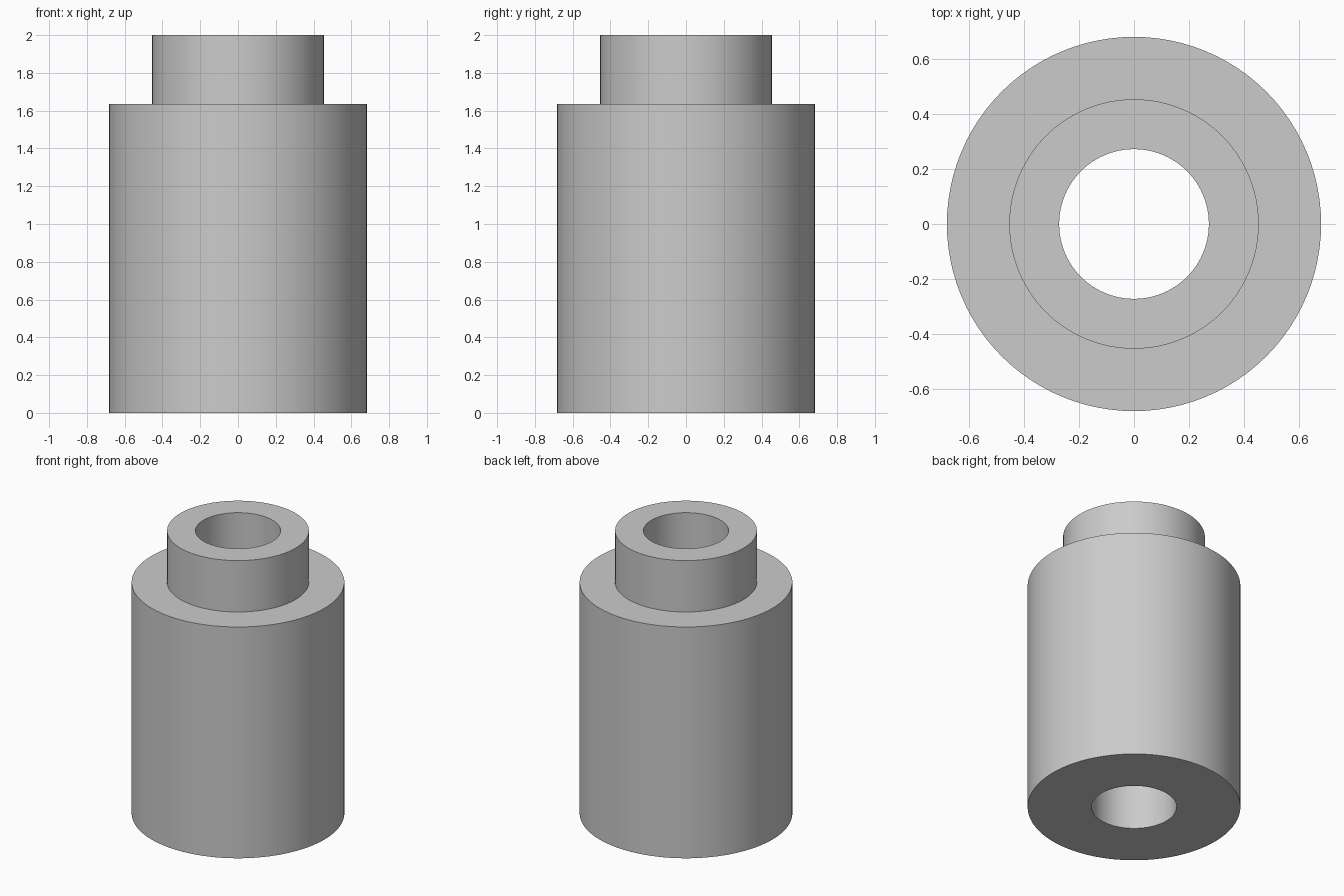
import bpy, bmesh, math

SEGMENTS = 96
U = 2 / 11  # half-inch style module: total height is eleven modules

old = bpy.data.objects.get("Cube")
if old:
    bpy.data.objects.remove(old, do_unlink=True)

# Plain grey material
grey = bpy.data.materials.new("light_grey")
grey.use_nodes = True
colour = (0.6, 0.6, 0.6, 1)
grey.diffuse_color = colour
grey.node_tree.nodes["Principled BSDF"].inputs["Base Color"].default_value = colour


def lathe(name, profile):
    """Revolve a closed (radius, height) profile around the z axis."""
    bm = bmesh.new()
    rings = []
    for r, z in profile:
        angles = [2 * math.pi * i / SEGMENTS for i in range(SEGMENTS)]
        rings.append([bm.verts.new((r * math.cos(a), r * math.sin(a), z)) for a in angles])
    for k, lower in enumerate(rings):
        upper = rings[(k + 1) % len(rings)]
        for i in range(SEGMENTS):
            j = (i + 1) % SEGMENTS
            bm.faces.new((lower[i], lower[j], upper[j], upper[i]))
    bmesh.ops.recalc_face_normals(bm, faces=bm.faces[:])
    mesh = bpy.data.meshes.new(name)
    bm.to_mesh(mesh)
    bm.free()
    mesh.materials.append(grey)
    obj = bpy.data.objects.new(name, mesh)
    bpy.context.collection.objects.link(obj)
    bpy.ops.object.select_all(action="DESELECT")
    obj.select_set(True)
    bpy.context.view_layer.objects.active = obj
    bpy.ops.object.shade_smooth_by_angle(angle=math.radians(30))
    return obj


# Wide body, narrower collar and straight through bore in one turned part
body, collar, bore = 3.75 * U, 2.5 * U, 1.5 * U
shoulder, top = 9 * U, 11 * U
lathe("stepped_bushing", [(bore, 0), (body, 0), (body, shoulder),
                          (collar, shoulder), (collar, top), (bore, top)])
